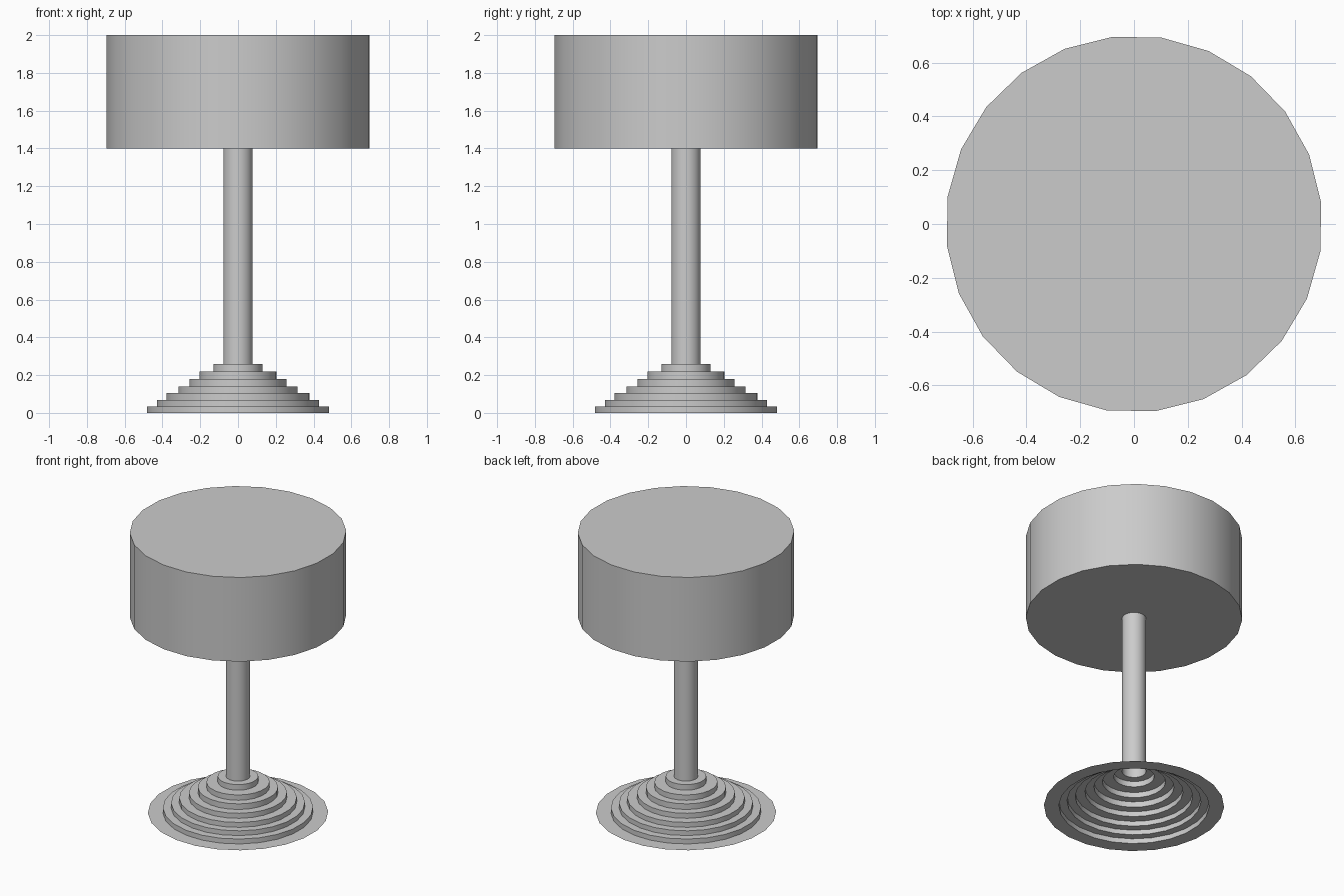
import bpy, bmesh, math

if "Cube" in bpy.data.objects:
    bpy.data.objects.remove(bpy.data.objects["Cube"], do_unlink=True)

SIDES = 24
TURN = math.radians(6.6)

# One plain grey for the whole lamp
grey = bpy.data.materials.new("plain grey")
grey.use_nodes = True
colour = (0.6, 0.6, 0.6, 1.0)
grey.diffuse_color = colour
grey.node_tree.nodes["Principled BSDF"].inputs["Base Color"].default_value = colour


def lathe(name, profile, cap_top=False):
    """Turn an open (radius, height) profile, listed bottom to top, about z."""
    bm = bmesh.new()
    rings = []
    for r, z in profile:
        rings.append([bm.verts.new((r * math.cos(TURN + math.tau * i / SIDES),
                                    r * math.sin(TURN + math.tau * i / SIDES), z))
                      for i in range(SIDES)])
    for low, high in zip(rings, rings[1:]):
        for i in range(SIDES):
            j = (i + 1) % SIDES
            bm.faces.new((low[i], low[j], high[j], high[i]))
    if cap_top:
        bm.faces.new(rings[-1])
    mesh = bpy.data.meshes.new(name)
    bm.to_mesh(mesh)
    bm.free()
    mesh.materials.append(grey)
    obj = bpy.data.objects.new(name, mesh)
    bpy.context.collection.objects.link(obj)
    bpy.ops.object.select_all(action='DESELECT')
    obj.select_set(True)
    bpy.context.view_layer.objects.active = obj
    bpy.ops.object.shade_smooth_by_angle(angle=math.radians(30))
    return obj


POLE_R, SHADE_R = 0.078, 0.70

# Hollow stepped foot with a flat, paper-thin outer flange
step_radii = [0.486, 0.433, 0.38, 0.317, 0.259, 0.204, 0.131]
step_tops = [0.035, 0.069, 0.104, 0.14, 0.18, 0.218, 0.258]
foot = [(0.583, 0.0)]
floor = 0.0
for r, top in zip(step_radii, step_tops):
    foot += [(r, floor), (r, top)]
    floor = top
foot.append((POLE_R, floor))
lathe("stepped_foot", foot)

# Hollow pole
lathe("pole", [(POLE_R, floor), (POLE_R, 1.4)])

# Drum shade with a closed top and a ring-shaped underside
lathe("drum_shade", [(POLE_R, 1.4), (SHADE_R, 1.4), (SHADE_R, 2.0)], cap_top=True)
